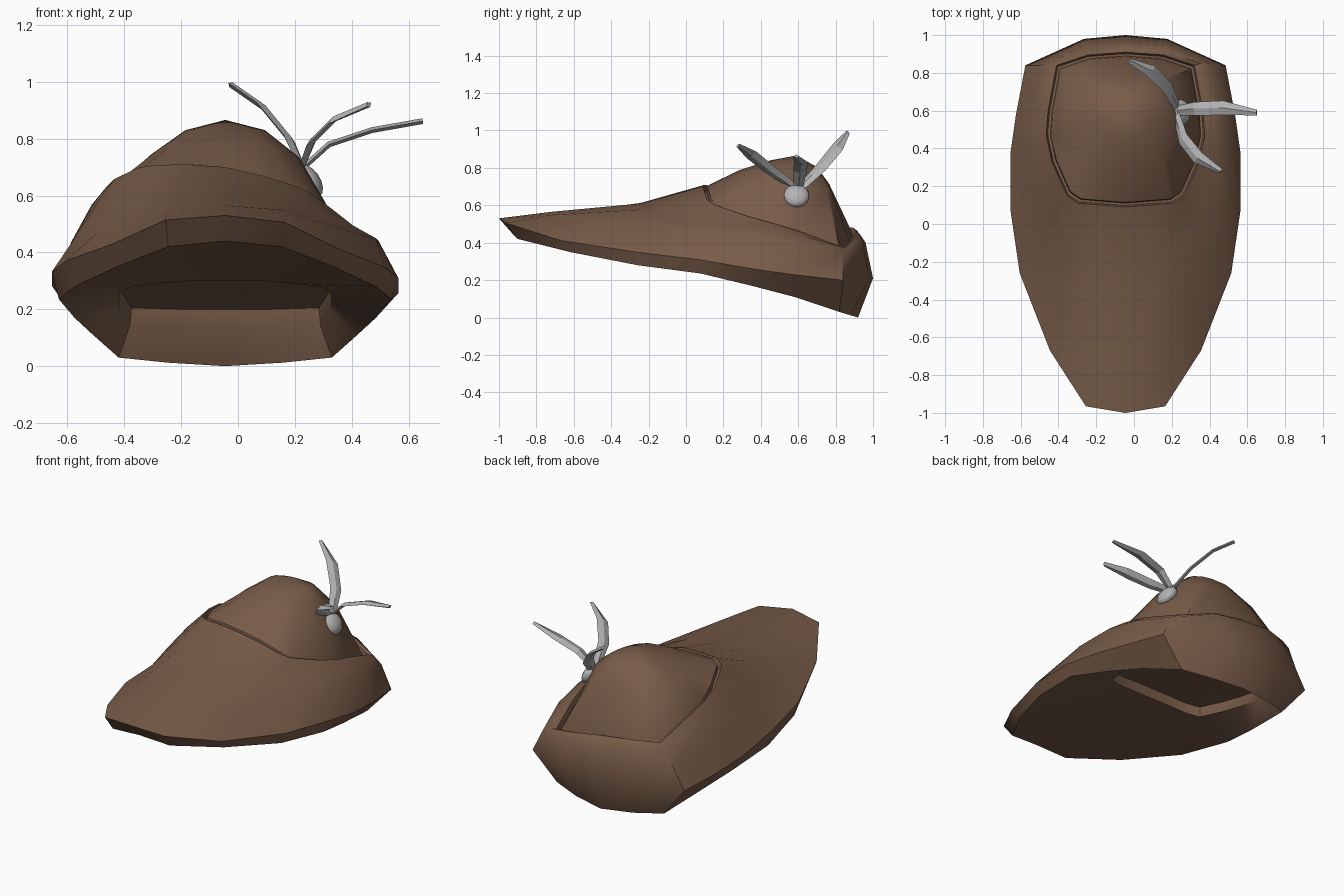
import bpy, bmesh, math
from mathutils import Vector

cube = bpy.data.objects.get("Cube")
if cube:
    bpy.data.objects.remove(cube, do_unlink=True)

CENTRE = -0.045  # the hat's own middle line


def material(name, rgb):
    m = bpy.data.materials.new(name)
    m.use_nodes = True
    m.diffuse_color = (*rgb, 1)
    bsdf = m.node_tree.nodes["Principled BSDF"]
    bsdf.inputs["Base Color"].default_value = (*rgb, 1)
    bsdf.inputs["Roughness"].default_value = 0.8
    return m


felt = material("brown felt", (0.19, 0.108, 0.066))
silver = material("pale grey", (0.45, 0.45, 0.46))


def finish(name, bm, mat, angle):
    bmesh.ops.recalc_face_normals(bm, faces=bm.faces[:])
    mesh = bpy.data.meshes.new(name)
    bm.to_mesh(mesh)
    bm.free()
    ob = bpy.data.objects.new(name, mesh)
    bpy.context.collection.objects.link(ob)
    mesh.materials.append(mat)
    bpy.ops.object.select_all(action='DESELECT')
    ob.select_set(True)
    bpy.context.view_layer.objects.active = ob
    bpy.ops.object.shade_smooth_by_angle(angle=math.radians(angle))
    return ob


def ring(half, tilt=0.0):
    """Mirror a front-to-back half outline into a full loop, leaning to one side."""
    full = half + [(-x, y, z) for x, y, z in half[-2:0:-1]]
    return [Vector((x + CENTRE, y, z - tilt * x)) for x, y, z in full]


def inset(loop, scale, dz, mid=Vector((CENTRE, 0.5, 0))):
    """Shrink a loop towards the crown's middle and shift it in height."""
    return [Vector((mid.x + (p.x - mid.x) * scale,
                    mid.y + (p.y - mid.y) * scale, p.z + dz)) for p in loop]


# Brim outlines
rim = ring([(0, -.92, .44), (.2, -.9, .42), (.38, -.62, .35), (.53, -.26, .28),
            (.585, .08, .235), (.53, .35, .17), (.465, .58, .11), (.375, .82, .03),
            (.2, .88, .012), (0, .92, 0)])
edge = ring([(0, -1, .53), (.21, -.965, .51), (.4, -.67, .42), (.56, -.26, .36),
             (.61, .08, .32), (.61, .37, .27), (.58, .58, .24), (.53, .84, .21),
             (.22, .98, .21), (0, 1, .21)], .02)
slope = ring([(0, -.72, .565), (.2, -.7, .55), (.32, -.45, .51), (.45, -.15, .47),
              (.53, .1, .45), (.54, .37, .44), (.53, .58, .4), (.46, .84, .34),
              (.22, .945, .4), (0, .96, .4)])
shoulder = ring([(0, -.24, .61), (.2, -.24, .595), (.29, -.15, .575), (.38, 0, .55),
                 (.45, .2, .535), (.47, .42, .525), (.46, .6, .485), (.4, .85, .41),
                 (.2, .915, .445), (0, .93, .445)], .09)
lip = ring([(0, .09, .7), (.13, .1, .69), (.25, .11, .67), (.31, .15, .65),
            (.39, .33, .6), (.42, .47, .565), (.41, .6, .525), (.365, .84, .43),
            (.2, .895, .45), (0, .91, .46)], .15)

# Crown outlines
groove_out = inset(lip, .98, -.03)
groove_in = inset(lip, .95, -.03)
crown_base = inset(lip, .94, 0)
crown_mid = ring([(0, .29, .79), (.1, .3, .785), (.17, .32, .77), (.2, .36, .765),
                  (.245, .45, .75), (.26, .53, .74), (.25, .61, .735), (.2, .76, .68),
                  (.1, .77, .7), (0, .765, .715)], .02)
crown_top = ring([(0, .45, .84), (.06, .46, .838), (.1, .48, .835), (.12, .51, .833),
                  (.135, .55, .83), (.14, .59, .83), (.13, .63, .825), (.1, .68, .81),
                  (.05, .7, .805), (0, .7, .805)])

# Head opening underneath
opening = ring([(0, .1, .3), (.12, .1, .3), (.25, .11, .29), (.33, .14, .28),
                (.37, .3, .26), (.375, .45, .23), (.37, .6, .2), (.335, .8, .145),
                (.17, .83, .14), (0, .84, .14)])
ceiling = inset(opening, .985, .06)

bm = bmesh.new()
loops = [[bm.verts.new(p) for p in loop] for loop in
         (ceiling, opening, rim, edge, slope, shoulder, lip, groove_out,
          groove_in, crown_base, crown_mid, crown_top)]
n = len(rim)
for low, high in zip(loops, loops[1:]):
    for i in range(n):
        j = (i + 1) % n
        bm.faces.new((low[i], low[j], high[j], high[i]))
for loop, tip in ((loops[-1], (CENTRE, .59, .866)), (loops[0], (CENTRE, .5, .285))):
    peak = bm.verts.new(tip)
    for i in range(n):
        bm.faces.new((loop[i], loop[(i + 1) % n], peak))
finish("hat", bm, felt, 38)

# Round button on the crown's side
bm = bmesh.new()
bmesh.ops.create_uvsphere(bm, u_segments=14, v_segments=8, radius=.07)
button = finish("button", bm, silver, 40)
button.scale = (1, 1, .6)
button.rotation_euler = (0, math.radians(55), 0)
button.location = (.247, .59, .65)


def feather(name, path, across, widths=(.024, .036, .038, .015), thick=.01):
    """Sweep a flat tapering blade along a path."""
    across = Vector(across).normalized()
    pts = [Vector(p) for p in path]
    bm = bmesh.new()
    sections = []
    for k, p in enumerate(pts):
        tangent = pts[min(k + 1, len(pts) - 1)] - pts[max(k - 1, 0)]
        normal = tangent.cross(across).normalized() * thick
        side = across * widths[k]
        sections.append([bm.verts.new(p + o) for o in
                         (side, normal, -side, -normal)])
    for a, b in zip(sections, sections[1:]):
        for i in range(4):
            j = (i + 1) % 4
            bm.faces.new((a[i], a[j], b[j], b[i]))
    bm.faces.new(sections[0])
    bm.faces.new(sections[-1])
    finish(name, bm, silver, 20)


feather("back_feather", [(.23, .61, .69), (.18, .72, .8), (.09, .81, .91),
                         (-.025, .865, .99)], (.5, .6, -.35))
feather("front_feather", [(.22, .59, .69), (.26, .45, .79), (.34, .35, .87),
                          (.46, .28, .92)], (.5, .6, .4))
feather("side_feather", [(.22, .6, .69), (.32, .61, .78), (.47, .615, .83),
                         (.65, .59, .862)], (0, 1, 0))
